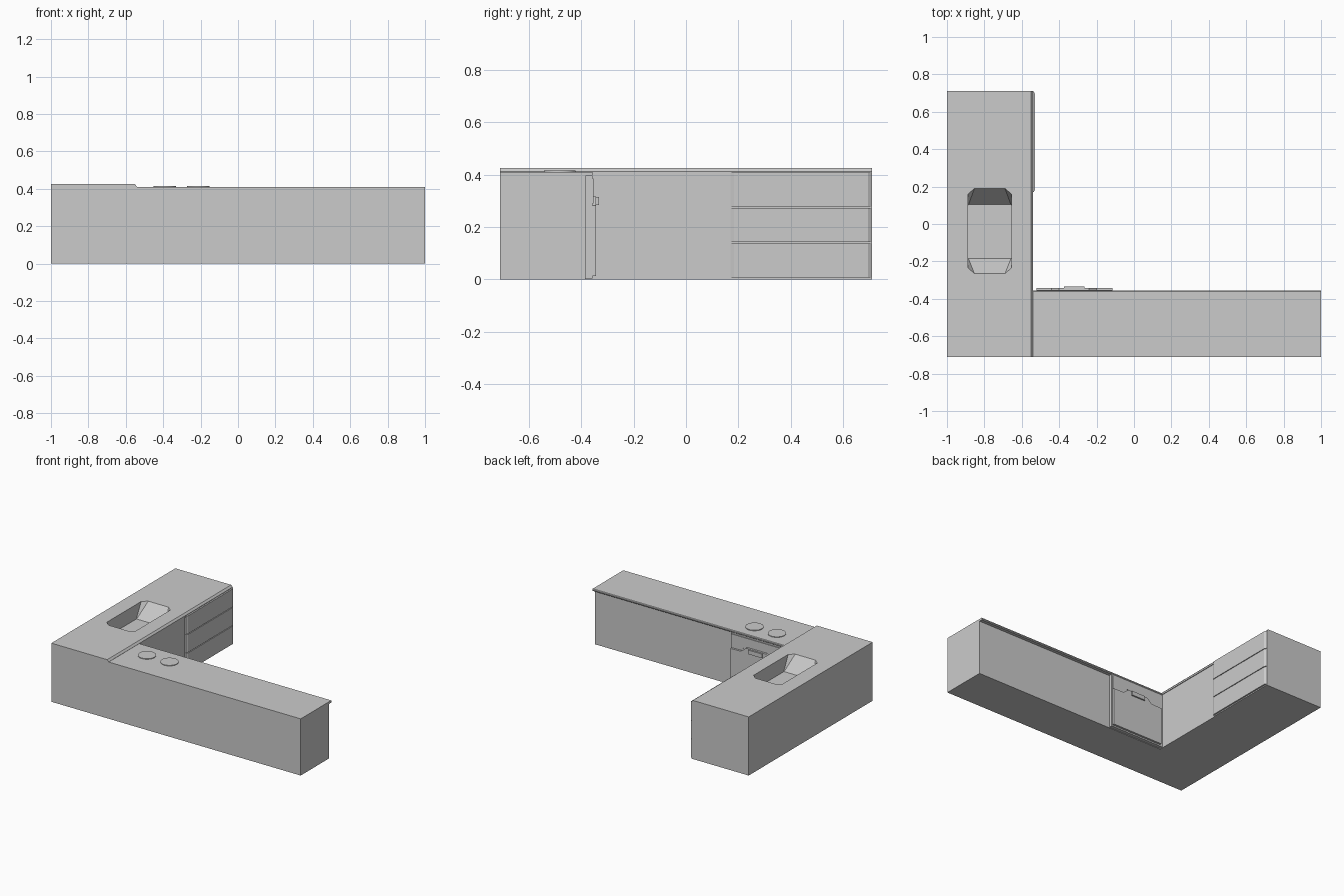
import bpy, bmesh
from mathutils import Vector

if "Cube" in bpy.data.objects:
    bpy.data.objects.remove(bpy.data.objects["Cube"])


def loft(name, rings):
    """Solid through matching closed rings of 3D points."""
    bm = bmesh.new()
    vs = [[bm.verts.new(p) for p in ring] for ring in rings]
    n = len(vs[0])
    for a, b in zip(vs, vs[1:]):
        for i in range(n):
            j = (i + 1) % n
            bm.faces.new((a[i], a[j], b[j], b[i]))
    bm.faces.new(vs[0][::-1])
    bm.faces.new(vs[-1])
    bmesh.ops.recalc_face_normals(bm, faces=bm.faces)
    me = bpy.data.meshes.new(name)
    bm.to_mesh(me)
    bm.free()
    ob = bpy.data.objects.new(name, me)
    bpy.context.collection.objects.link(ob)
    return ob


def along_y(name, prof, y0, y1):
    return loft(name, [[(x, y, z) for x, z in prof] for y in (y0, y1)])


def along_x(name, prof, x0, x1):
    return loft(name, [[(x, y, z) for y, z in prof] for x in (x0, x1)])


def front_panel(name, prof, y0, y1):
    return along_y(name, prof, y0, y1)


def disc(name, loc, r, h, sides):
    bpy.ops.mesh.primitive_cylinder_add(vertices=sides, radius=r, depth=h, location=loc)
    ob = bpy.context.object
    ob.name = name
    bpy.ops.object.shade_smooth_by_angle()
    return ob


def octagon(x0, x1, y0, y1, cx, cy, z):
    return [(x0 + cx, y0, z), (x1 - cx, y0, z), (x1, y0 + cy, z), (x1, y1 - cy, z),
            (x1 - cx, y1, z), (x0 + cx, y1, z), (x0, y1 - cy, z), (x0, y0 + cy, z)]


# sink run: cabinet and worktop with a chamfered front edge
sink_run = along_y("sink_run", [(-1, 0), (-0.545, 0), (-0.545, 0.4), (-0.54, 0.4),
                                (-0.54, 0.412), (-0.552, 0.425), (-1, 0.425)], -0.71, 0.71)

# sink basin hollow with sloping ends
basin = loft("basin_cutter", [octagon(-0.887, -0.656, -0.185, 0.103, 0.002, 0.002, 0.32),
                              octagon(-0.888, -0.655, -0.265, 0.19, 0.035, 0.03, 0.425),
                              octagon(-0.888, -0.655, -0.265, 0.19, 0.035, 0.03, 0.5)])
basin.hide_render = True
mod = sink_run.modifiers.new("basin", 'BOOLEAN')
mod.operation = 'DIFFERENCE'
mod.solver = 'EXACT'
mod.object = basin
bpy.context.view_layer.objects.active = sink_run
bpy.ops.object.modifier_apply(modifier=mod.name)
bpy.data.objects.remove(basin)
disc("sink_drain", (-0.772, -0.04, 0.32), 0.014, 0.004, 16)

# cooking run: cabinet with a thin overhanging worktop
along_x("cooking_run", [(-0.71, 0), (-0.383, 0), (-0.383, 0.395), (-0.36, 0.395),
                        (-0.355, 0.4), (-0.355, 0.407), (-0.36, 0.411), (-0.71, 0.411)], -0.545, 1)

# hob plates
for i, x in enumerate((-0.392, -0.212)):
    disc(f"hob_plate_{i + 1}", (x, -0.482, 0.412), 0.06, 0.007, 32)

# drawers: three fronts with chamfered edges on a shallow carcass
along_y("drawer_carcass", [(-0.56, 0.0), (-0.54, 0.0), (-0.54, 0.405), (-0.56, 0.405)], 0.168, 0.71)
for i, (z0, z1) in enumerate(((0.008, 0.138), (0.143, 0.273), (0.278, 0.408))):
    rings = []
    for x, d in ((-0.542, 0.0), (-0.537, 0.0), (-0.529, 0.013)):
        rings.append([(x, 0.17 + d, z0), (x, 0.709 - d, z0),
                      (x, 0.709 - d, z1), (x, 0.17 + d, z1)])
    loft(f"drawer_front_{i + 1}", rings)

# dishwasher: body, door with a raised centre on its top edge, handle
front_panel("dishwasher_body", [(-0.545, 0.004), (-0.11, 0.004), (-0.11, 0.396), (-0.545, 0.396)],
            -0.384, -0.358)
front_panel("dishwasher_door", [(-0.522, 0.014), (-0.115, 0.014), (-0.115, 0.283), (-0.2, 0.285),
                                (-0.24, 0.318), (-0.4, 0.318), (-0.44, 0.285), (-0.522, 0.283)],
            -0.358, -0.343)
front_panel("control_panel", [(-0.522, 0.29), (-0.445, 0.292), (-0.405, 0.325), (-0.235, 0.325),
                              (-0.195, 0.292), (-0.115, 0.29), (-0.115, 0.385), (-0.522, 0.385)],
            -0.358, -0.353)
front_panel("dishwasher_handle", [(-0.375, 0.285), (-0.265, 0.285), (-0.265, 0.315), (-0.375, 0.315)],
            -0.343, -0.333)
